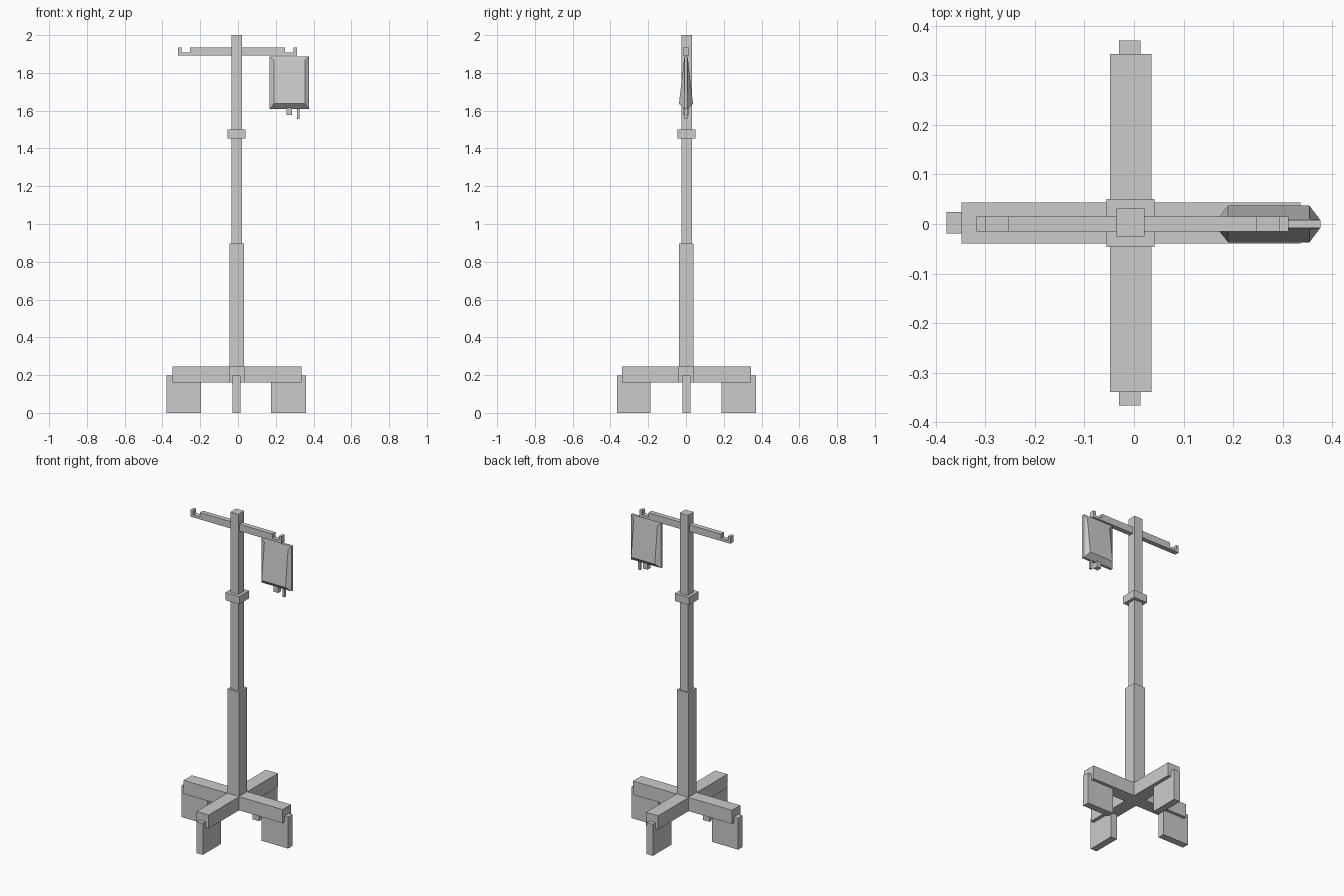
import bpy, bmesh

if "Cube" in bpy.data.objects:
    bpy.data.objects.remove(bpy.data.objects["Cube"])


def mesh_object(name, bm):
    bmesh.ops.recalc_face_normals(bm, faces=bm.faces)
    me = bpy.data.meshes.new(name)
    bm.to_mesh(me)
    bm.free()
    ob = bpy.data.objects.new(name, me)
    bpy.context.collection.objects.link(ob)
    return ob


def box(name, x, y, z):
    """Box from (min, max) pairs."""
    bm = bmesh.new()
    for v in bmesh.ops.create_cube(bm, size=1)["verts"]:
        v.co = [r[0] if c < 0 else r[1] for c, r in zip(v.co, (x, y, z))]
    return mesh_object(name, bm)


# crossed base beams
box("base_beam_x", (-.348, .336), (-.039, .043), (.16, .245))
box("base_beam_y", (-.048, .035), (-.339, .343), (.16, .245))

# slab casters
for side, a, b in (("left", -.378, -.197), ("right", .175, .36)):
    box("caster_" + side, (a, b), (-.019, .024), (0, .197))
for side, a, b in (("front", -.366, -.187), ("back", .187, .37)):
    box("caster_" + side, (-.03, .013), (a, b), (0, .197))

# telescoping pole with collar
box("lower_pole", (-.046, .033), (-.038, .041), (.16, .897))
box("upper_pole", (-.035, .021), (-.025, .031), (.89, 2.0))
box("pole_collar", (-.055, .041), (-.046, .05), (1.452, 1.5))

# hanger bar, notched near each end to form hooks
profile = [(-.318, 1.892), (.312, 1.892), (.312, 1.935), (.294, 1.935),
           (.294, 1.908), (.248, 1.908), (.248, 1.935), (-.253, 1.935),
           (-.253, 1.908), (-.30, 1.908), (-.30, 1.935), (-.318, 1.935)]
bm = bmesh.new()
face = bm.faces.new([bm.verts.new((x, -.015, z)) for x, z in profile])
ext = bmesh.ops.extrude_face_region(bm, geom=[face])["geom"]
for v in ext:
    if isinstance(v, bmesh.types.BMVert):
        v.co.y = .015
mesh_object("hanger_bar", bm)

# fluid bag: thin slab whose two sides bulge towards the bottom
bm = bmesh.new()
rims = []
for s in (-1, 1):
    rim = [bm.verts.new((x, s * .008, z)) for x, z in
           ((.167, 1.608), (.376, 1.608), (.376, 1.888), (.167, 1.888))]
    panel = [bm.verts.new((x, s * y, z)) for x, y, z in
             ((.19, .037, 1.637), (.354, .037, 1.637),
              (.354, .011, 1.865), (.19, .011, 1.865))]
    bm.faces.new(panel)
    for i in range(4):
        j = (i + 1) % 4
        bm.faces.new((rim[i], rim[j], panel[j], panel[i]))
    rims.append(rim)
for i in range(4):
    j = (i + 1) % 4
    bm.faces.new((rims[0][i], rims[0][j], rims[1][j], rims[1][i]))
mesh_object("fluid_bag", bm)

# bag outlets
box("bag_port", (.257, .287), (-.015, .015), (1.576, 1.625))
box("bag_tube", (.312, .326), (-.007, .007), (1.556, 1.625))
